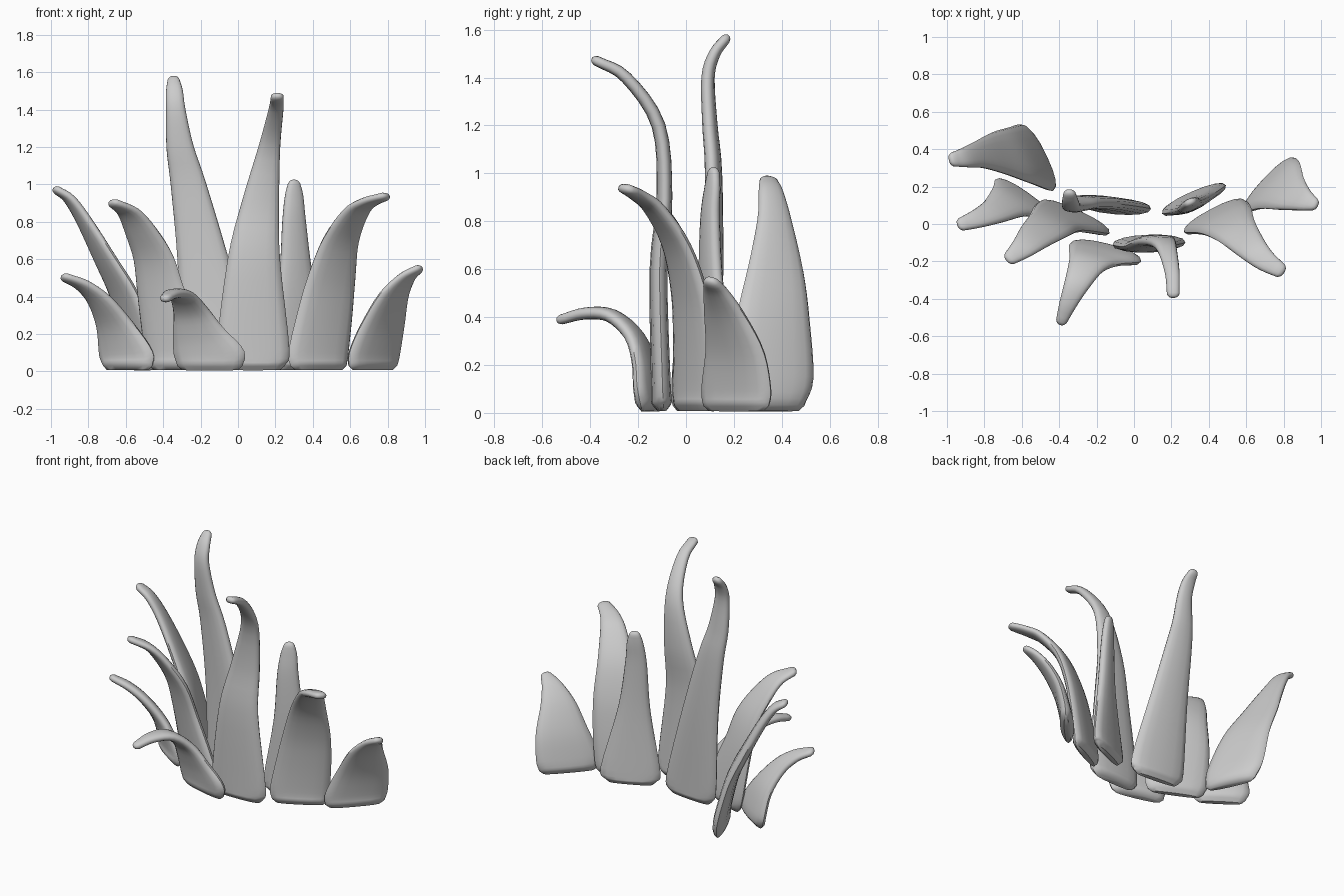
import bpy, bmesh
from math import sin, cos, pi, radians, copysign
from mathutils import Vector

SIDES = 16
STEPS = 4


def spline(rows):
    """Smooth curve through rows of (x, y, z, half width)."""
    p = [Vector(r) for r in rows]
    p = [p[0] * 2 - p[1]] + p + [p[-1] * 2 - p[-2]]
    out = []
    for a, b, c, d in zip(p, p[1:], p[2:], p[3:]):
        for k in range(STEPS):
            t = k / STEPS
            out.append(0.5 * (2 * b + (c - a) * t + (2 * a - 5 * b + 4 * c - d) * t * t
                              + (3 * b - a - 3 * c + d) * t ** 3))
    out.append(p[-2])
    return out


def blade(name, angle, rows):
    """Flat leaf lofted along a spine; angle is the direction of its width."""
    path = spline(rows)
    pts = [v.to_3d() for v in path]
    n = len(pts)
    side = Vector((cos(radians(angle)), sin(radians(angle)), 0))
    bm = bmesh.new()
    rings = []

    def ring(c, w, nrm, hw, ht):
        vs = []
        for i in range(SIDES):
            a = 2 * pi * i / SIDES
            x = copysign(abs(cos(a)) ** 0.85, cos(a))
            y = copysign(abs(sin(a)) ** 0.85, sin(a))
            vs.append(bm.verts.new(c + w * hw * x + nrm * ht * y))
        rings.append(vs)

    for i, c in enumerate(pts):
        tan = (pts[min(i + 1, n - 1)] - pts[max(i - 1, 0)]).normalized()
        f = i / (n - 1)
        w = (side - tan * side.dot(tan) * f).normalized()
        nrm = tan.cross(w).normalized()
        hw = path[i][3]
        ht = 0.045 - 0.024 * f
        if i == 0:      # rounded foot
            ring(c - Vector((0, 0, 0.022)), w, nrm, hw * 0.85, ht * 0.4)
            ht *= 0.8
        ring(c, w, nrm, hw, ht)
    # rounded tip
    ring(pts[-1] + tan * 0.014, w, nrm, hw * 0.7, ht * 0.7)
    ring(pts[-1] + tan * 0.02, w, nrm, hw * 0.3, ht * 0.3)

    for r, s in zip(rings, rings[1:]):
        for i in range(SIDES):
            j = (i + 1) % SIDES
            bm.faces.new((r[i], r[j], s[j], s[i]))
    bm.faces.new(rings[0][::-1])
    bm.faces.new(rings[-1])
    bmesh.ops.recalc_face_normals(bm, faces=bm.faces)
    me = bpy.data.meshes.new(name)
    bm.to_mesh(me)
    bm.free()
    ob = bpy.data.objects.new(name, me)
    bpy.context.collection.objects.link(ob)
    bpy.context.view_layer.objects.active = ob
    ob.select_set(True)
    bpy.ops.object.shade_smooth_by_angle(angle=radians(50))
    ob.select_set(False)


# Tall central blades
blade("tall_left_blade", -5, [
    (-.10, .095, .03, .17), (-.11, .10, .12, .195), (-.187, .115, .6, .137),
    (-.265, .115, 1.0, .095), (-.31, .10, 1.2, .073), (-.333, .092, 1.4, .052),
    (-.34, .12, 1.5, .045), (-.345, .165, 1.56, .032)])
blade("tall_centre_blade", 2, [
    (.08, -.10, .03, .17), (.08, -.105, .12, .195), (.085, -.115, .6, .14),
    (.12, -.09, .9, .10), (.168, -.115, 1.2, .058), (.203, -.25, 1.4, .04),
    (.21, -.375, 1.47, .034)])
blade("back_centre_blade", 24, [
    (.32, .13, .03, .16), (.32, .13, .1, .185), (.31, .105, .5, .10),
    (.30, .10, .8, .068), (.30, .11, .94, .052), (.30, .115, 1.005, .034)])

# Right blades
blade("right_blade", 28, [
    (.43, .04, .03, .17), (.43, .04, .1, .182), (.463, .035, .3, .168),
    (.50, .015, .5, .145), (.55, -.04, .7, .11), (.63, -.13, .85, .08),
    (.70, -.195, .905, .06), (.785, -.25, .935, .04)])
blade("far_right_blade", 47, [
    (.72, .21, .03, .185), (.73, .21, .1, .195), (.775, .205, .25, .165),
    (.83, .165, .4, .115), (.90, .13, .5, .068), (.965, .105, .548, .035)])

# Left blades
blade("back_left_blade", 115, [
    (-.50, .34, .03, .17), (-.525, .355, .15, .195), (-.605, .365, .4, .165),
    (-.71, .375, .6, .125), (-.82, .37, .8, .078), (-.90, .355, .92, .055),
    (-.97, .345, .97, .038)])
blade("far_left_blade", 145, [
    (-.59, .13, .03, .16), (-.60, .135, .1, .175), (-.66, .12, .25, .12),
    (-.74, .07, .38, .08), (-.83, .03, .46, .055), (-.925, -.002, .503, .036)])
blade("left_blade", 155, [
    (-.31, .03, .03, .18), (-.32, .035, .12, .2), (-.405, .03, .4, .145),
    (-.45, -.005, .6, .12), (-.52, -.06, .75, .095), (-.585, -.12, .85, .068),
    (-.665, -.185, .90, .038)])
blade("front_drooping_blade", -14, [
    (-.15, -.145, .03, .18), (-.155, -.155, .1, .195), (-.205, -.17, .2, .15),
    (-.25, -.215, .32, .10), (-.30, -.31, .405, .07), (-.35, -.42, .415, .048),
    (-.388, -.52, .39, .03)])
